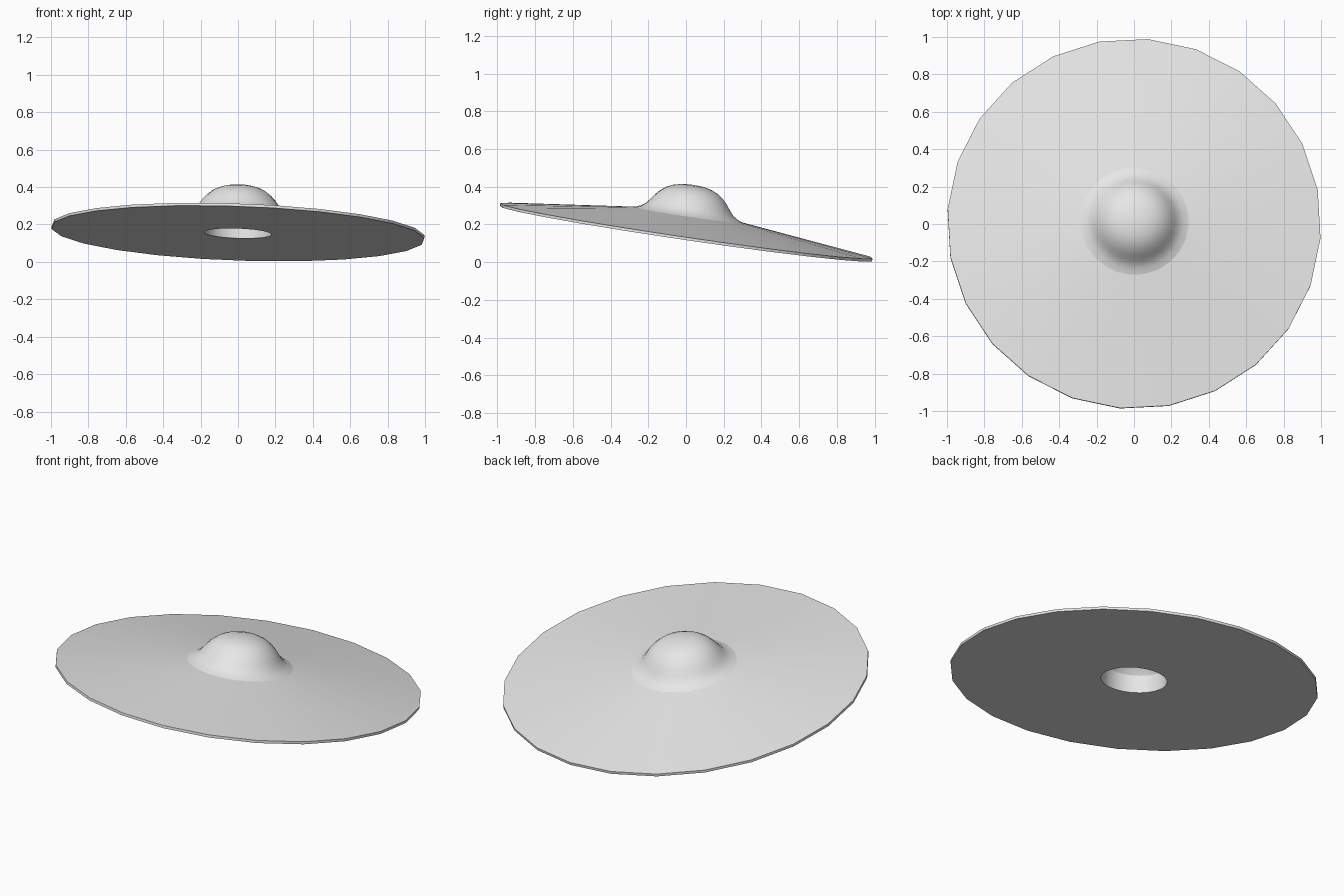
import bpy
import bmesh
from math import cos, sin, tau, radians
from mathutils import Vector

cube = bpy.data.objects.get("Cube")
if cube:
    bpy.data.objects.remove(cube, do_unlink=True)

SIDES = 24
PHASE = radians(10.6)
TILT = Vector((0, 0, 1)).rotation_difference(Vector((0.035, 0.147, 1)))
CENTRE = Vector((0, 0, 0.152))

grey = bpy.data.materials.new("light_grey")
grey.use_nodes = True
colour = (0.8, 0.8, 0.8, 1)
grey.diffuse_color = colour
grey.node_tree.nodes["Principled BSDF"].inputs["Base Color"].default_value = colour


def lathe(name, profile):
    """Turn a (radius, height) profile about the tilted axis."""
    bm = bmesh.new()
    angles = [PHASE + tau * k / SIDES for k in range(SIDES)]
    rings = [[bm.verts.new((r * cos(a), r * sin(a), h)) for a in angles]
             for r, h in profile]
    for low, high in zip(rings, rings[1:]):
        for k in range(SIDES):
            n = (k + 1) % SIDES
            bm.faces.new((low[k], low[n], high[n], high[k]))
    bmesh.ops.remove_doubles(bm, verts=bm.verts, dist=0.0001)
    mesh = bpy.data.meshes.new(name)
    bm.to_mesh(mesh)
    bm.free()
    mesh.materials.append(grey)
    obj = bpy.data.objects.new(name, mesh)
    bpy.context.collection.objects.link(obj)
    obj.rotation_mode = 'QUATERNION'
    obj.rotation_quaternion = TILT
    obj.location = CENTRE
    bpy.ops.object.select_all(action='DESELECT')
    obj.select_set(True)
    bpy.context.view_layer.objects.active = obj
    bpy.ops.object.shade_smooth_by_angle(angle=radians(30))
    return obj


# Flat underside with a round opening, thin rim and shallow conical top
lathe("saucer_disc", [(0.18, 0), (1, 0), (1, 0.015), (0.29, 0.1)])

# Raised dome with a flared foot
lathe("dome", [(0.29, 0.1), (0.26, 0.112), (0.235, 0.13), (0.215, 0.153),
               (0.195, 0.18), (0.17, 0.207), (0.14, 0.23), (0.105, 0.246),
               (0.06, 0.257), (0, 0.261)])

# Hollow inside the opening: domed ceiling and straight wall
lathe("belly_well", [(0, 0.21), (0.06, 0.205), (0.11, 0.185), (0.15, 0.15),
                     (0.18, 0.1), (0.18, 0)])
